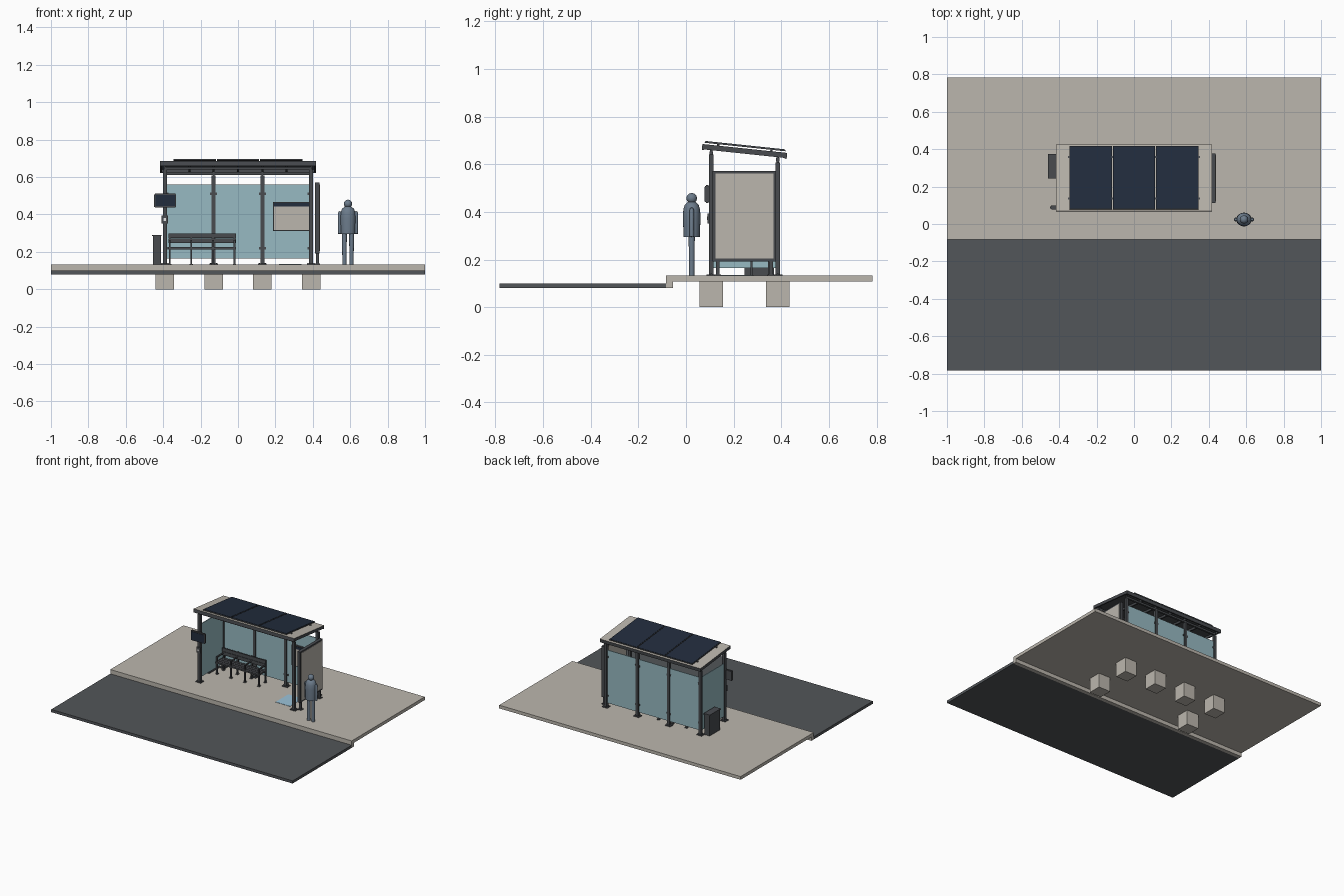
import bpy
import bmesh
import math
from mathutils import Matrix, Vector

if "Cube" in bpy.data.objects:
    bpy.data.objects.remove(bpy.data.objects["Cube"])


def material(name, r, g, b):
    m = bpy.data.materials.new(name)
    m.use_nodes = True
    m.diffuse_color = (r, g, b, 1)
    m.node_tree.nodes["Principled BSDF"].inputs["Base Color"].default_value = (r, g, b, 1)
    return m


CONCRETE = material("pale concrete", 0.50, 0.47, 0.42)
ASPHALT = material("asphalt", 0.085, 0.092, 0.10)
STEEL = material("dark steel", 0.065, 0.07, 0.078)
GLASS = material("teal glass", 0.31, 0.49, 0.54)
NAVY = material("solar navy", 0.016, 0.026, 0.047)
FIGURE = material("slate blue", 0.15, 0.20, 0.26)
PAD = material("light blue", 0.33, 0.55, 0.70)
WHITE = material("white", 0.8, 0.8, 0.8)


def finish(name, bm, mat):
    mesh = bpy.data.meshes.new(name)
    bm.to_mesh(mesh)
    bm.free()
    mesh.materials.append(mat)
    ob = bpy.data.objects.new(name, mesh)
    bpy.context.collection.objects.link(ob)
    return ob


def box(name, mat, x, y, z, bevel=0):
    """Box from (low, high) pairs along each axis."""
    bm = bmesh.new()
    size = Vector((x[1] - x[0], y[1] - y[0], z[1] - z[0]))
    mid = Vector((x[0] + x[1], y[0] + y[1], z[0] + z[1])) / 2
    bmesh.ops.create_cube(bm, size=1, matrix=Matrix.Translation(mid) @ Matrix.Diagonal((*size, 1)))
    if bevel:
        bmesh.ops.bevel(bm, geom=bm.edges[:], offset=bevel, segments=2, affect='EDGES')
    return finish(name, bm, mat)


def around(c, half):
    return (c - half, c + half)


def lathe(name, mat, profile, centre, squash=1.0, steps=24):
    """Revolve (radius, height) points about a vertical axis."""
    bm = bmesh.new()
    verts = [bm.verts.new((r, 0, z)) for r, z in profile]
    edges = [bm.edges.new(p) for p in zip(verts, verts[1:])]
    bmesh.ops.spin(bm, geom=verts + edges, cent=(0, 0, 0), axis=(0, 0, 1),
                   angle=math.tau, steps=steps)
    bmesh.ops.remove_doubles(bm, verts=bm.verts[:], dist=0.0001)
    bmesh.ops.recalc_face_normals(bm, faces=bm.faces[:])
    ob = finish(name, bm, mat)
    ob.location = centre
    ob.scale.y = squash
    bpy.ops.object.select_all(action='DESELECT')
    ob.select_set(True)
    bpy.context.view_layer.objects.active = ob
    bpy.ops.object.shade_smooth_by_angle(angle=math.radians(40))


GROUND = 0.132
POST_X = (-0.391, -0.13, 0.13, 0.391)
FRONT, BACK = 0.106, 0.385

# Road, pavement and kerb
box("road", ASPHALT, (-1, 1), (-0.782, -0.083), (0.08, 0.1))
box("pavement", CONCRETE, (-1, 1), (-0.083, 0.782), (0.108, GROUND))
box("kerb", CONCRETE, (-1, 1), (-0.083, -0.055), (0.08, 0.11))
box("waiting_pad", PAD, (0.22, 0.34), (0.13, 0.28), (GROUND, GROUND + 0.002))

# Posts with base plates and foundations
for x, y, top in [(x, BACK, 0.608) for x in POST_X] + [(x, FRONT, 0.64) for x in (POST_X[0], POST_X[-1])]:
    box("post", STEEL, around(x, 0.0105), around(y, 0.0095), (GROUND, top))
    box("post_bracket", STEEL, around(x, 0.004), around(y, 0.006), (top, top + 0.025))
    box("base_plate", STEEL, around(x, 0.022), around(y, 0.02), (GROUND, GROUND + 0.005))
    for dx in (-0.016, 0.016):
        box("anchor_bolt", STEEL, around(x + dx, 0.003), around(y, 0.003), (GROUND, GROUND + 0.009))
    box("foundation", CONCRETE, around(x, 0.049), around(y, 0.049), (0, 0.108))

# Cross beams
box("back_beam", STEEL, (-0.39, 0.39), around(BACK, 0.007), (0.612, 0.626))
box("front_beam", STEEL, (-0.39, 0.39), around(FRONT, 0.007), (0.64, 0.654))

# Glass walls
for a, b in zip(POST_X, POST_X[1:]):
    box("back_glass", GLASS, (a + 0.009, b - 0.009), around(BACK, 0.003), (0.164, 0.56))
    for x in (a + 0.013, b - 0.013):
        for z in (0.22, 0.51):
            box("glass_clamp", STEEL, around(x, 0.006), around(BACK, 0.006), around(z, 0.007))
box("end_glass", GLASS, around(POST_X[0], 0.003), (FRONT + 0.009, BACK - 0.009), (0.164, 0.56))

# Sloping roof, modelled level and then tilted
SLOPE = Matrix.Translation((0, 0.2465, 0.662)) @ Matrix.Rotation(-math.atan(0.105), 4, 'X')
roof = []
sheet = box("roof_sheet", STEEL, (-0.417, 0.417), (-0.179, 0.179), (-0.003, 0.004))
sheet.data.materials.append(CONCRETE)
for face in sheet.data.polygons:
    face.material_index = 1 if face.normal.z > 0.5 else 0
roof.append(sheet)
for y in (-0.174, 0.174):
    roof.append(box("roof_edge", STEEL, (-0.417, 0.417), around(y, 0.005), (-0.021, 0.002)))
for x in (-0.412, -0.26, -0.13, 0, 0.13, 0.26, 0.412):
    roof.append(box("rafter", STEEL, around(x, 0.005), (-0.172, 0.172), (-0.018, 0)))

# Solar panels on rails
for y in (-0.112, 0.112):
    roof.append(box("panel_rail", STEEL, (-0.353, 0.353), around(y, 0.005), (0.004, 0.010)))
for x in (-0.231, 0, 0.231):
    roof.append(box("solar_frame", STEEL, around(x, 0.1135), around(0, 0.17), (0.010, 0.016)))
    roof.append(box("solar_panel", NAVY, around(x, 0.111), around(0, 0.1675), (0.0145, 0.018)))
for ob in roof:
    ob.matrix_world = SLOPE

# Advertising board at the end
box("board_body", STEEL, (0.413, 0.437), (0.112, 0.378), (0.192, 0.571))
for x in (0.4125, 0.4375):
    box("board_poster", CONCRETE, around(x, 0.0015), (0.123, 0.367), (0.204, 0.56))
for y in (0.133, 0.357):
    box("board_leg", STEEL, around(0.425, 0.008), around(y, 0.008), (GROUND, 0.2))
    box("board_foot", STEEL, around(0.425, 0.014), around(y, 0.014), (GROUND, GROUND + 0.005))

# Timetable panel on the back wall
box("timetable_frame", STEEL, (0.188, 0.384), (0.366, 0.38), (0.312, 0.466))
box("timetable_sheet", CONCRETE, (0.193, 0.379), (0.364, 0.368), (0.317, 0.442))
box("timetable_header", NAVY, (0.193, 0.379), (0.364, 0.368), (0.442, 0.461))

# Arrival screen and small notice on the front post
box("screen_case", STEEL, (-0.449, -0.331), (0.08, 0.098), (0.437, 0.512), 0.004)
box("screen_face", NAVY, (-0.442, -0.338), (0.078, 0.081), (0.444, 0.505))
box("notice_plate", STEEL, around(-0.391, 0.018), (0.091, 0.097), (0.352, 0.394))
box("notice_panel", WHITE, around(-0.391, 0.007), (0.089, 0.092), (0.366, 0.380))

# Utility cabinet outside the glazed end
box("cabinet", STEEL, (-0.455, -0.411), (0.246, 0.37), (GROUND, 0.288))
box("cabinet_lid", STEEL, (-0.459, -0.408), (0.243, 0.373), (0.284, 0.291))

# Bench: slatted seats and backs on four leg frames
for x in (-0.365, -0.25, -0.134, -0.019):
    for y in (0.275, 0.35):
        box("bench_leg", STEEL, around(x, 0.005), around(y, 0.005), (GROUND, 0.218))
        box("bench_foot", STEEL, around(x, 0.009), around(y, 0.009), (GROUND, GROUND + 0.004))
    box("bench_arm", STEEL, around(x, 0.005), (0.27, 0.355), (0.256, 0.263))
    box("arm_support", STEEL, around(x, 0.005), around(0.275, 0.005), (0.215, 0.258))
    box("back_support", STEEL, around(x, 0.005), around(0.354, 0.005), (0.215, 0.298))
for y in (0.275, 0.298, 0.321, 0.344):
    box("seat_slat", STEEL, (-0.372, -0.012), around(y, 0.0095), (0.214, 0.225))
for z in (0.260, 0.287):
    box("back_slat", STEEL, (-0.372, -0.012), (0.344, 0.353), around(z, 0.0125))

# Waiting figure
FX, FY = 0.588, 0.024
lathe("torso", FIGURE, [(0, 0.295), (0.038, 0.295), (0.041, 0.38), (0.039, 0.41),
                        (0.032, 0.43), (0.018, 0.442), (0, 0.445)], (FX, FY, 0), 0.9)
ball = [(0.022 * math.sin(math.pi * i / 12), -0.022 * math.cos(math.pi * i / 12)) for i in range(13)]
lathe("head", FIGURE, ball, (FX, FY, 0.457))
for side in (-1, 1):
    lathe("leg", FIGURE, [(0, GROUND), (0.011, GROUND), (0.013, 0.3), (0, 0.3)],
          (FX + side * 0.019, FY, 0), steps=16)
    lathe("arm", FIGURE, [(0, 0.295), (0.009, 0.297), (0.010, 0.405), (0.006, 0.416), (0, 0.418)],
          (FX + side * 0.044, FY, 0), steps=16)
